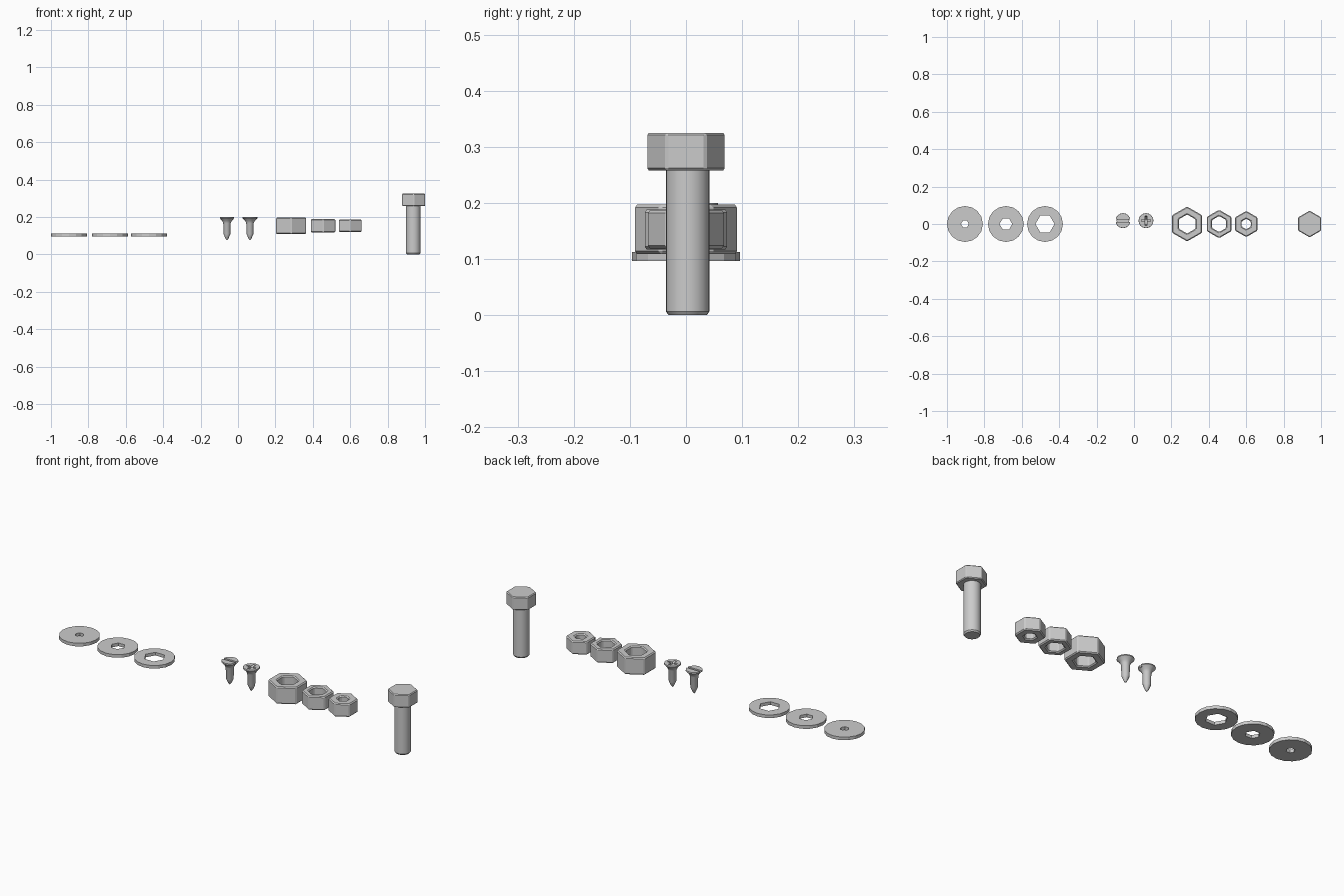
import bpy, bmesh
from math import sin, cos, pi, radians

if "Cube" in bpy.data.objects:
    bpy.data.objects.remove(bpy.data.objects["Cube"])


def lathe(name, profile, n, loc=(0, 0), phase=0.0, closed=False, smooth=False):
    """Spin an (r, z) profile around z with n sides; closed makes a ring."""
    bm = bmesh.new()
    rings = []
    for r, z in profile:
        if r == 0:
            rings.append([bm.verts.new((0, 0, z))] * n)
        else:
            rings.append([bm.verts.new((r * cos(phase + 2 * pi * i / n),
                                        r * sin(phase + 2 * pi * i / n), z)) for i in range(n)])
    pairs = list(zip(rings, rings[1:]))
    if closed:
        pairs.append((rings[-1], rings[0]))
    for a, b in pairs:
        for i in range(n):
            j = (i + 1) % n
            bm.faces.new(list(dict.fromkeys([a[i], a[j], b[j], b[i]])))
    # flat caps on open profiles
    if not closed:
        for ring in (rings[0], rings[-1]):
            if len(set(ring)) > 1:
                bm.faces.new(ring)
    bmesh.ops.recalc_face_normals(bm, faces=bm.faces)
    me = bpy.data.meshes.new(name)
    bm.to_mesh(me)
    bm.free()
    ob = bpy.data.objects.new(name, me)
    ob.location = (loc[0], loc[1], 0)
    bpy.context.collection.objects.link(ob)
    if smooth:
        bpy.ops.object.select_all(action='DESELECT')
        ob.select_set(True)
        bpy.context.view_layer.objects.active = ob
        bpy.ops.object.shade_smooth_by_angle(angle=radians(35))
    return ob


def bevel(ob, width):
    m = ob.modifiers.new("bevel", 'BEVEL')
    m.width, m.segments, m.limit_method = width, 1, 'ANGLE'
    m.angle_limit = radians(40)


def cut(ob, cutter):
    cutter.hide_render = True
    cutter.hide_viewport = False
    cutter.display_type = 'WIRE'
    m = ob.modifiers.new("cut", 'BOOLEAN')
    m.operation, m.object, m.solver = 'DIFFERENCE', cutter, 'EXACT'


def box_cutter(name, loc, size):
    bpy.ops.mesh.primitive_cube_add(size=1, location=loc)
    ob = bpy.context.object
    ob.name, ob.scale = name, size
    return ob


# washers with six-sided holes
for i, (x, hole) in enumerate([(-0.904, 0.021), (-0.685, 0.034), (-0.476, 0.051)]):
    w = lathe(f"washer_{i + 1}", [(0.096, 0.097), (0.096, 0.113)], 16, (x, 0))
    cut(w, lathe(f"washer_hole_cutter_{i + 1}", [(hole, 0.05), (hole, 0.15)], 6, (x, 0)))

# countersunk screws, one slotted and one cross-head
SCREW = [(0, 0.2), (0.039, 0.2), (0.04, 0.194), (0.026, 0.18), (0.020, 0.167),
         (0.018, 0.108), (0.007, 0.083), (0, 0.075)]
SY = 0.018
slotted = lathe("slotted_screw", SCREW, 16, (-0.059, SY), smooth=True)
cut(slotted, box_cutter("slot_cutter", (-0.059, SY, 0.2), (0.1, 0.012, 0.024)))
crossed = lathe("cross_screw", SCREW, 16, (0.064, SY), smooth=True)
cut(crossed, box_cutter("cross_cutter_a", (0.064, SY, 0.2), (0.05, 0.011, 0.024)))
cut(crossed, box_cutter("cross_cutter_b", (0.064, SY, 0.2), (0.011, 0.05, 0.0242)))

# hex nuts: centre, outer radius, hole radius, bottom, top
for i, (x, r, h, z0, z1) in enumerate([(0.284, 0.093, 0.051, 0.109, 0.197),
                                       (0.455, 0.076, 0.043, 0.117, 0.188),
                                       (0.600, 0.070, 0.028, 0.119, 0.187)]):
    nut = lathe(f"hex_nut_{i + 1}", [(r, z0), (r, z1), (h, z1), (h, z0)], 6, (x, 0),
                phase=pi / 2, closed=True)
    bevel(nut, 0.005)

# hex bolt
head = lathe("bolt_head", [(0.071, 0.258), (0.071, 0.325)], 6, (0.939, 0), phase=pi / 2)
bevel(head, 0.004)
lathe("bolt_shaft", [(0.034, 0), (0.039, 0.007), (0.039, 0.26)], 24, (0.937, 0.003), smooth=True)
